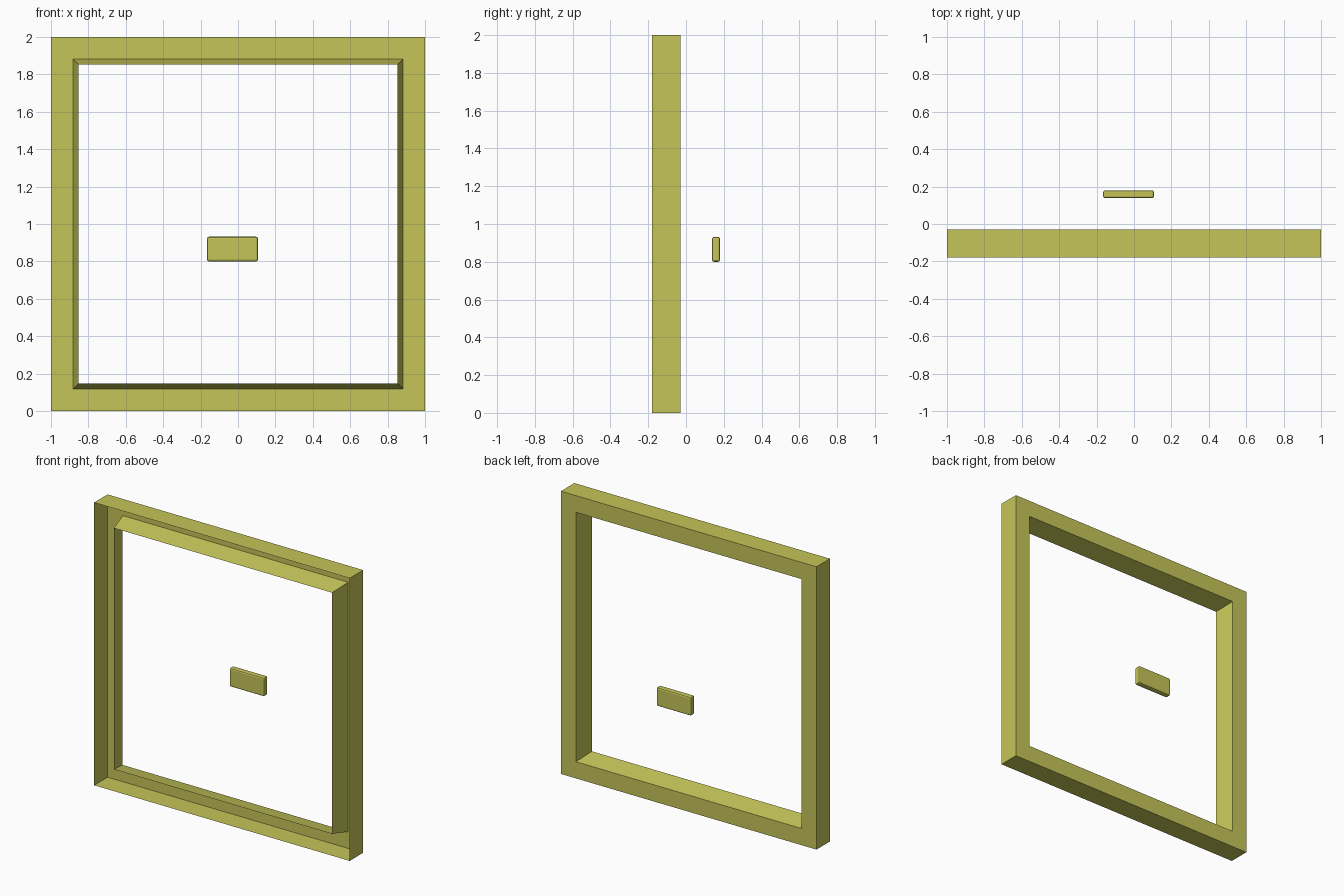
import bpy
import bmesh

cube = bpy.data.objects.get("Cube")
if cube:
    bpy.data.objects.remove(cube, do_unlink=True)

# Single olive finish
olive = bpy.data.materials.new("olive_yellow")
olive.use_nodes = True
colour = (0.56, 0.56, 0.10, 1.0)
olive.diffuse_color = colour
olive.node_tree.nodes["Principled BSDF"].inputs["Base Color"].default_value = colour


def add_object(name, bm):
    bmesh.ops.recalc_face_normals(bm, faces=bm.faces)
    mesh = bpy.data.meshes.new(name)
    bm.to_mesh(mesh)
    bm.free()
    mesh.materials.append(olive)
    obj = bpy.data.objects.new(name, mesh)
    bpy.context.collection.objects.link(obj)
    return obj


# Square frame: thin channel, open at the front, with a tapered inner lip
# Each profile point is (half width, y); it is swept round the four corners
profile = [(1.0, -0.18), (1.0, -0.03), (0.882, -0.03), (0.853, -0.167)]
corners = [(-1, -1), (1, -1), (1, 1), (-1, 1)]
bm = bmesh.new()
rings = [[bm.verts.new((sx * half, y, 1 + sz * half)) for sx, sz in corners]
         for half, y in profile]
for a, b in zip(rings, rings[1:]):
    for i in range(4):
        j = (i + 1) % 4
        bm.faces.new((a[i], a[j], b[j], b[i]))
add_object("frame", bm)

# Small rounded block floating behind the opening
low, high = (-0.165, 0.138, 0.80), (0.107, 0.18, 0.932)
bm = bmesh.new()
bmesh.ops.create_cube(bm, size=1)
for v in bm.verts:
    v.co = [(l + h) / 2 + c * (h - l) for l, h, c in zip(low, high, v.co)]
block = add_object("small_block", bm)
bevel = block.modifiers.new("rounded_edges", "BEVEL")
bevel.width = 0.01
bevel.segments = 2
